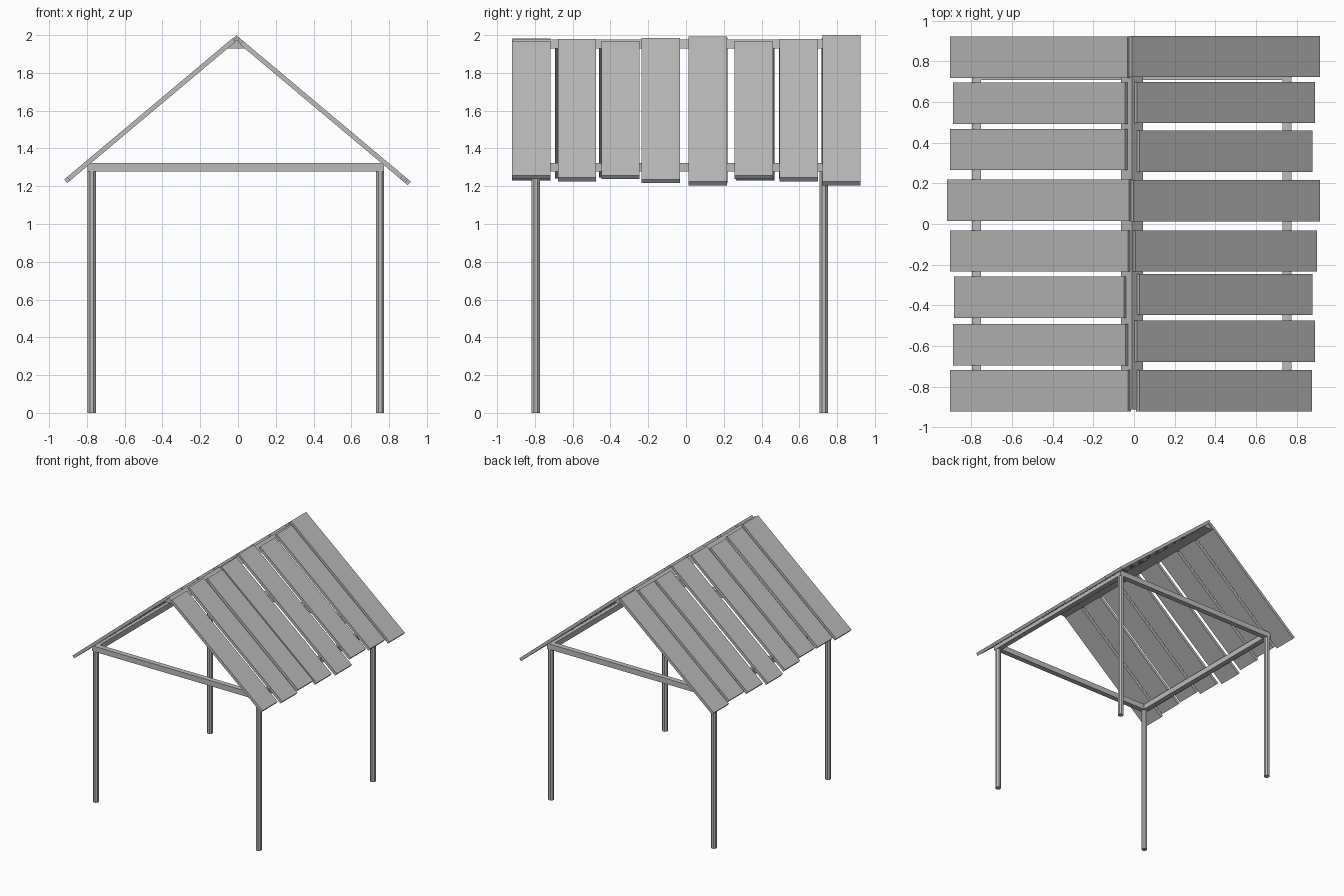
import bpy
import math

cube = bpy.data.objects.get("Cube")
if cube:
    bpy.data.objects.remove(cube, do_unlink=True)

# Single plain grey finish
grey = bpy.data.materials.new("weathered_grey")
grey.use_nodes = True
colour = (0.5, 0.5, 0.5, 1)
grey.diffuse_color = colour
grey.node_tree.nodes["Principled BSDF"].inputs["Base Color"].default_value = colour


def prism(name, profile, y0, y1):
    """Extrude a clockwise (x, z) profile along y."""
    n = len(profile)
    area = sum(profile[i - 1][0] * profile[i][1] - profile[i][0] * profile[i - 1][1]
               for i in range(n))
    if area < 0:
        profile = profile[::-1]
    verts = [(x, y, z) for y in (y0, y1) for x, z in profile]
    faces = [list(range(n)), list(range(2 * n - 1, n - 1, -1))]
    faces += [[i, i + n, (i + 1) % n + n, (i + 1) % n] for i in range(n)]
    mesh = bpy.data.meshes.new(name)
    mesh.from_pydata(verts, [], faces)
    mesh.materials.append(grey)
    obj = bpy.data.objects.new(name, mesh)
    bpy.context.collection.objects.link(obj)
    return obj


def beam(name, x0, x1, y0, y1):
    bottom, top = 1.277, 1.323
    prism(name, [(x0, bottom), (x1, bottom), (x1, top), (x0, top)], y0, y1)


# Posts: slim octagonal poles
post_x = {"right": -0.774, "left": 0.752}
post_y = {"front": -0.795, "back": 0.73}
half = 0.022
height = 1.28
for side, x in post_x.items():
    for end, y in post_y.items():
        bpy.ops.mesh.primitive_cylinder_add(
            vertices=8, radius=half / math.cos(math.pi / 8), depth=height,
            location=(x, y, height / 2), rotation=(0, 0, math.pi / 8))
        post = bpy.context.object
        post.name = f"{end}_{side}_post"
        post.data.materials.append(grey)

# Frame on top of the posts
for side, x in post_x.items():
    beam(f"{side}_side_beam", x - half, x + half,
         post_y["front"] - half, post_y["back"] + half)
for end, y in post_y.items():
    beam(f"{end}_cross_beam", post_x["right"] - half, post_x["left"] + half,
         y - half, y + half)

# Triangular ridge beam
prism("ridge_beam", [(-0.065, 1.93), (0.045, 1.93), (-0.01, 1.976)], -0.912, 0.912)

# Roof planks, uneven in length and spacing
SLOPE = math.radians(40)
THICK = 0.025
WIDTH = 0.203


def plank(name, sign, ridge_z, y, inner, outer):
    drop = math.tan(SLOPE)
    dx, dz = THICK * math.sin(SLOPE), THICK * math.cos(SLOPE)
    top = [(u, ridge_z - drop * u) for u in (inner + dx, outer)]
    under = [(u - dx, z - dz) for u, z in reversed(top)]
    prism(name, [(sign * u, z) for u, z in top + under], y - WIDTH / 2, y + WIDTH / 2)


# Each row: centre y, inner and outer distance from the ridge
left_rows = [(0.823, -0.025, 0.915), (0.597, -0.002, 0.89), (0.358, 0.01, 0.877),
             (0.115, -0.018, 0.915), (-0.133, -0.008, 0.9), (-0.347, 0.01, 0.877),
             (-0.577, -0.002, 0.89), (-0.82, 0.01, 0.875)]
right_rows = [(0.82, 0.015, 0.905), (0.593, 0.028, 0.89), (0.366, 0.028, 0.905),
              (0.117, 0.008, 0.92), (-0.133, 0.014, 0.905), (-0.36, 0.034, 0.885),
              (-0.593, 0.026, 0.89), (-0.82, 0.014, 0.905)]
for i, row in enumerate(left_rows):
    plank(f"left_roof_plank_{i + 1}", 1, 1.992, *row)
for i, row in enumerate(right_rows):
    plank(f"right_roof_plank_{i + 1}", -1, 2.008, *row)
